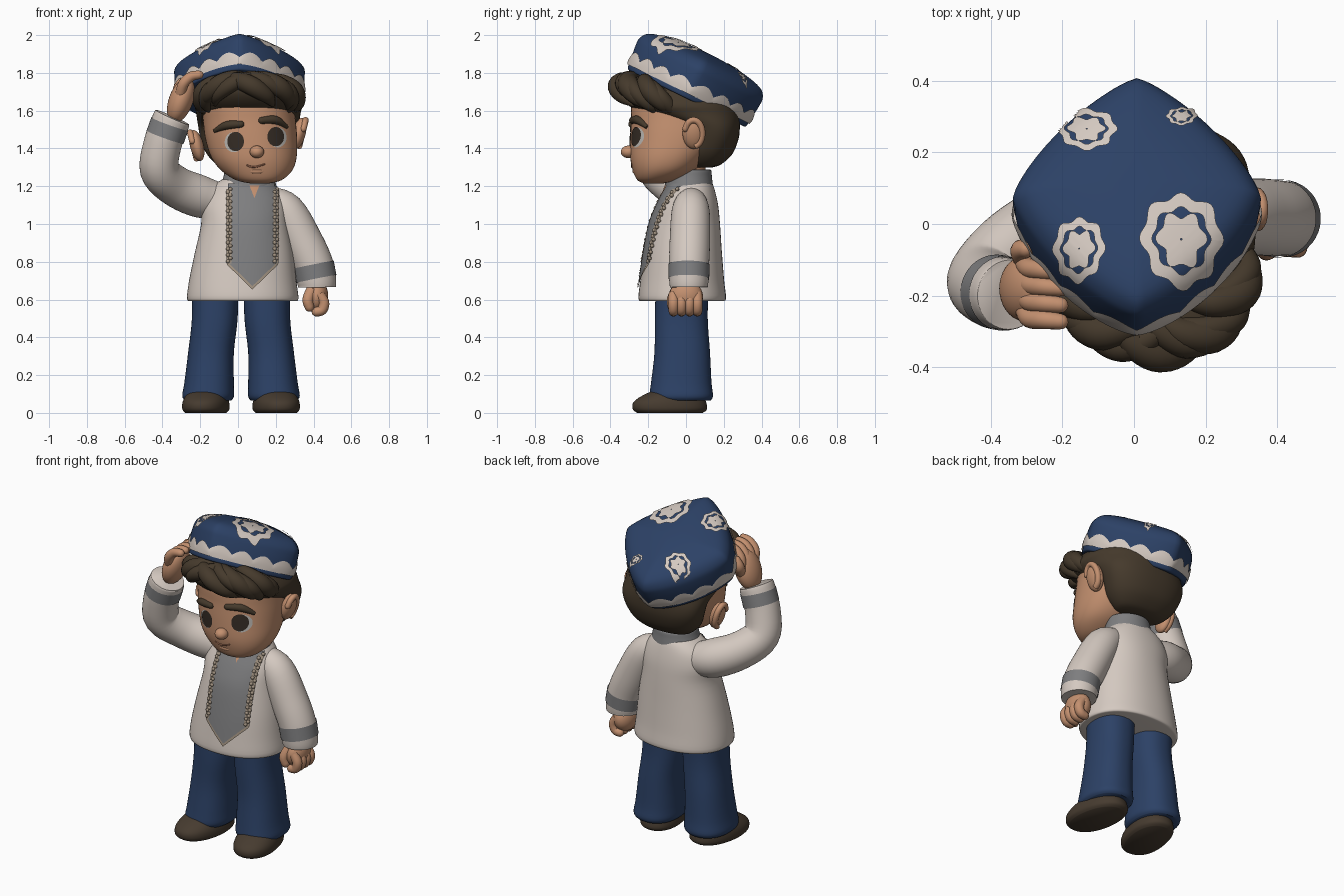
import bpy, bmesh, math
from mathutils import Vector, Matrix
from mathutils.bvhtree import BVHTree

if "Cube" in bpy.data.objects:
    bpy.data.objects.remove(bpy.data.objects["Cube"])

def mat(name, rgb):
    m = bpy.data.materials.new(name)
    m.diffuse_color = (*rgb, 1)
    m.use_nodes = True
    m.node_tree.nodes["Principled BSDF"].inputs["Base Color"].default_value = m.diffuse_color
    return m

CREAM = mat("cream cloth", (0.66, 0.585, 0.53))
BLUE = mat("navy cloth", (0.025, 0.053, 0.132))
SKIN = mat("skin", (0.55, 0.28, 0.16))
HAIR = mat("brown hair", (0.06, 0.042, 0.025))
SHOE = mat("shoe leather", (0.062, 0.044, 0.029))
GREY = mat("grey trim", (0.21, 0.21, 0.215))
TAN = mat("tan beads", (0.36, 0.29, 0.22))
DARK = mat("eye dark", (0.035, 0.025, 0.018))
WHITE = mat("eye white", (0.5, 0.48, 0.45))
LIP = mat("lip", (0.33, 0.14, 0.08))
I4 = Matrix.Identity(4)

def finish(name, bm, m):
    bmesh.ops.recalc_face_normals(bm, faces=bm.faces)
    me = bpy.data.meshes.new(name)
    bm.to_mesh(me)
    bm.free()
    me.materials.append(m)
    ob = bpy.data.objects.new(name, me)
    bpy.context.collection.objects.link(ob)
    return ob

def skin_rows(name, rows, m, closed=True, caps=True):
    """Join rows of points into a surface; None points leave holes."""
    bm = bmesh.new()
    vs = [[bm.verts.new(p) if p is not None else None for p in r] for r in rows]
    n = len(rows[0])
    for a, b in zip(vs, vs[1:]):
        for i in range(n if closed else n - 1):
            q = (a[i], a[(i + 1) % n], b[(i + 1) % n], b[i])
            if None not in q:
                bm.faces.new(q)
    if caps:
        bm.faces.new(vs[0])
        bm.faces.new(vs[-1])
    return finish(name, bm, m)

def smooth(pts, k):
    """Catmull-Rom interpolation of equal-length tuples."""
    out = []
    for i in range(len(pts) - 1):
        p0, p1, p2, p3 = (pts[max(0, min(len(pts) - 1, i + d))] for d in (-1, 0, 1, 2))
        for s in range(k):
            t = s / k
            out.append([0.5 * (2 * b + (c - a) * t + (2 * a - 5 * b + 4 * c - d) * t * t
                        + (3 * b - a - 3 * c + d) * t ** 3) for a, b, c, d in zip(p0, p1, p2, p3)])
    return out + [list(pts[-1])]

def oval(cx, cy, z, rx, ry, n, a):
    c, s = math.cos(a), math.sin(a)
    r = (abs(c) ** n + abs(s) ** n) ** (-1 / n)
    return Vector((cx + max(rx, .002) * r * c, cy + max(ry, .002) * r * s, z))

def loft(name, secs, m, n=2.0, seg=64, M=I4, k=4, caps=True):
    """Stack of ovals (cx, cy, z, rx, ry[, squareness])."""
    secs = [s if len(s) > 5 else (*s, n) for s in secs]
    rows = [[M @ oval(*s, 2 * math.pi * i / seg) for i in range(seg)] for s in smooth(secs, k)]
    return skin_rows(name, rows, m, caps=caps)

def tube(name, pts, m, seg=20, k=5, rounded=False, caps=True, M=I4):
    """Round tube through (x, y, z, radius) points."""
    P = smooth(pts, k)
    C = [Vector(p[:3]) for p in P]
    T = [(C[min(i + 1, len(C) - 1)] - C[max(i - 1, 0)]).normalized() for i in range(len(C))]
    R = [p[3] for p in P]
    if rounded:
        c, t, r = C[-1], T[-1], R[-1]
        for a in (30, 60, 85):
            a = math.radians(a)
            C.append(c + t * r * math.sin(a)); T.append(t); R.append(r * math.cos(a))
    q, rows = T[0].to_track_quat('Z', 'Y'), []
    for i, (c, t, r) in enumerate(zip(C, T, R)):
        if i:
            q = T[i - 1].rotation_difference(t) @ q
        rows.append([M @ (c + q @ Vector((r * math.cos(2 * math.pi * j / seg),
                                          r * math.sin(2 * math.pi * j / seg), 0))) for j in range(seg)])
    return skin_rows(name, rows, m, caps=caps)

def ball(name, c, r, m, tilt=0):
    bm = bmesh.new()
    R = Matrix.Translation(c) @ Matrix.Rotation(math.radians(tilt), 4, 'Y')
    bmesh.ops.create_uvsphere(bm, u_segments=32, v_segments=20, radius=1, matrix=R @ Matrix.Diagonal((*r, 1)))
    return finish(name, bm, m)

def tree(ob):
    return BVHTree.FromPolygons([v.co for v in ob.data.vertices], [p.vertices[:] for p in ob.data.polygons])

def drop(t, a, b, top, off):
    """Project a front (x, z) or top (x, y) position onto a surface."""
    o, d = ((a, b, 3), (0, 0, -1)) if top else ((a, -3, b), (0, 1, 0))
    p, nrm, _, _ = t.ray_cast(Vector(o), Vector(d))
    if p is None:
        return None
    return p + nrm * (off if nrm.dot(Vector(d)) < 0 else -off)

def decal(name, f, nu, nv, t, m, off=.006, top=False):
    rows = [[drop(t, *f(u / nu, v / nv), top, off) for u in range(nu + 1)] for v in range(nv + 1)]
    return skin_rows(name, rows, m, closed=False, caps=False)

def ring(cx, cy, rx, ry, r0=0.01, r1=1.0, wob=0, lobes=8):
    def f(u, v):
        a = 2 * math.pi * u
        r = (r0 + (r1 - r0) * v) * (1 + wob * math.cos(lobes * a) + wob * .5 * math.sin(3 * a))
        return cx + rx * r * math.cos(a), cy + ry * r * math.sin(a)
    return f

# shoes and trousers
for side, s, x in (("right", -1, -.158), ("left", 1, .19)):
    M = Matrix.Translation((x + s * .012, -.085, 0)) @ Matrix.Rotation(math.radians(10 * s), 4, 'Z')
    loft(side + "_shoe", [(0, 0, 0, .105, .175), (0, 0, .02, .12, .198), (0, 0, .06, .118, .192),
                          (0, .02, .1, .1, .15), (0, .05, .13, .07, .1)], SHOE, 2.2, M=M)
    tx = x - s * .035
    loft(side + "_trouser_leg", [(x, -.025, .065, .122, .155), (x, -.025, .09, .137, .168), (x - s * .005, -.025, .16, .131, .16),
                                 (x - s * .015, -.02, .32, .121, .147), (tx, -.025, .5, .121, .14),
                                 (tx, -.02, .68, .124, .14)], BLUE, 2.3)

# tunic, collar and neck
tunic = loft("tunic", [(.025, -.02, .592, .28, .215), (.025, -.02, .606, .295, .232), (.025, -.02, .7, .284, .222),
                       (.032, -.015, .85, .26, .205), (.035, -.005, 1.0, .23, .185), (.03, .01, 1.1, .225, .16),
                       (.03, .022, 1.18, .19, .13), (.045, .02, 1.235, .13, .11), (.055, .02, 1.25, .09, .08)], CREAM, 2.2)
loft("neck", [(.055, .02, 1.18, .1, .095), (.06, .0, 1.38, .1, .095)], SKIN)
loft("collar", [(.055, .015, 1.2, .148, .128), (.058, .015, 1.25, .135, .122), (.06, .015, 1.285, .128, .118),
                (.06, .015, 1.285, .112, .1)], GREY, caps=False)

# front panel with beaded edges
tt = tree(tunic)
low = lambda u: .79 - .13 * (1 - abs(2 * u - 1))
decal("front_panel", lambda u, v: (-.05 + .25 * u, 1.21 + (low(u) - 1.21) * v), 20, 30, tt, GREY, .009)
decal("panel_point_trim", lambda u, v: (-.055 + .26 * u, low(u) - .008 + .018 * v), 20, 2, tt, TAN, .012)
decal("neck_opening", lambda u, v: (.085 + (u - .5) * .05 * (1 - v), 1.2 - .07 * v), 4, 8, tt, SKIN, .013)
bm = bmesh.new()
for x in (-.045, .195):
    decal("panel_edge_trim", lambda u, v: (x - .013 + .026 * u, 1.18 - .39 * v), 2, 20, tt, TAN, .012)
    for i in range(24):
        p = drop(tt, x + .006 * (-1) ** i, 1.18 - i * .0165, False, .009)
        bmesh.ops.create_icosphere(bm, subdivisions=2, radius=.011, matrix=Matrix.Translation(p))
finish("panel_beads", bm, TAN)

# lowered arm
tube("left_sleeve", [(.15, .03, 1.13, .07), (.25, .025, 1.07, .1), (.345, .02, .9, .107),
                     (.4, .016, .78, .106), (.416, .015, .7, .104), (.418, .015, .665, .1)], CREAM, 40)
tube("left_cuff_band", [(.4, .016, .785, .109), (.415, .015, .71, .108)], GREY, 40, caps=False)
ball("left_palm", (.415, .0, .615), (.062, .09, .085), SKIN, 6)
for i in range(4):
    y = -.066 + i * .042
    tube("left_finger_%d" % (i + 1), [(.43, y, .63, .026), (.455, y, .585, .028), (.445, y, .545, .027),
                                      (.415, y, .535, .025)], SKIN, rounded=True)
tube("left_thumb", [(.39, -.05, .65, .03), (.37, -.072, .6, .029), (.378, -.072, .56, .025)], SKIN, rounded=True)

# raised arm
tube("right_sleeve", [(-.08, .03, 1.12, .09), (-.2, .01, 1.145, .112), (-.33, -.06, 1.2, .108), (-.415, -.15, 1.285, .104),
                      (-.4, -.185, 1.42, .101), (-.357, -.195, 1.54, .101), (-.347, -.197, 1.565, .097)], CREAM, 40)
tube("right_cuff_band", [(-.386, -.189, 1.46, .104), (-.361, -.194, 1.53, .104)], GREY, 40, caps=False)
ball("right_palm", (-.302, -.18, 1.655), (.064, .092, .125), SKIN, 20)
for i in range(4):
    y = -.262 + i * .046
    tube("right_finger_%d" % (i + 1), [(-.305, y * .9, 1.68, .028), (-.29, y, 1.74, .028), (-.25, y - .005, 1.78, .026),
                                       (-.205, y - .01, 1.79, .022)], SKIN, rounded=True)
tube("right_thumb", [(-.3, -.11, 1.66, .03), (-.315, -.075, 1.71, .03), (-.3, -.07, 1.75, .024)], SKIN, rounded=True)

# head, ears and nose
head = loft("head", [(.115, -.17, 1.215, .05, .05), (.11, -.157, 1.232, .12, .1), (.1, -.12, 1.28, .185, .16),
                     (.085, -.09, 1.35, .225, .205), (.07, -.055, 1.45, .243, .24), (.06, -.04, 1.55, .245, .25),
                     (.05, -.035, 1.65, .24, .25), (.04, -.03, 1.75, .2, .2), (.04, -.03, 1.8, .1, .1)], SKIN, 2.2)
for name, c, s in (("right_ear", (-.218, .0, 1.415), -1), ("left_ear", (.322, .04, 1.48), 1)):
    ball(name, c, (.036, .058, .084), SKIN, 14 * s)
    rim = Matrix.Translation((c[0] + s * .018, *c[1:])) @ Matrix.Rotation(math.radians(14 * s), 4, 'Y')
    arc = [math.radians(d) for d in range(-80, 161, 30)]
    tube(name + "_rim", [(0, .046 * math.cos(a), .072 * math.sin(a), .017) for a in arc], SKIN, 12, 3, True, M=rim)
ball("nose", (.1, -.305, 1.382), (.038, .04, .033), SKIN)

# face details
ht = tree(head)
for side, x, z, s in (("right", -.014, 1.437, -1), ("left", .2, 1.462, 1)):
    decal(side + "_eye_white", ring(x + s * .008, z - .004, .047, .053), 32, 4, ht, WHITE, .003)
    decal(side + "_eye", ring(x - s * .003, z, .043, .051), 32, 4, ht, DARK, .006)
for side, pts in (("right", ((-.125, 1.492), (-.06, 1.522), (.015, 1.528))), ("left", ((.26, 1.512), (.2, 1.55), (.125, 1.548)))):
    tube(side + "_eyebrow", [(*drop(ht, x, z, False, 0), r) for (x, z), r in zip(pts, (.01, .022, .018))], HAIR, rounded=True)
tube("mouth", [(*drop(ht, x, z, False, 0), r) for x, z, r in
               ((.045, 1.313, .004), (.07, 1.303, .005), (.1, 1.304, .005), (.145, 1.318, .004))], LIP, 10)
ball("lower_lip", (.1, -.266, 1.28), (.045, .018, .016), SKIN)

# hair: back of the head, then swept fringe
loft("back_hair", [(.05, .09, 1.3, .11, .05), (.05, .1, 1.315, .16, .085), (.05, .115, 1.37, .215, .13),
                   (.052, .135, 1.45, .25, .143), (.055, .12, 1.52, .266, .165), (.055, .03, 1.585, .276, .25),
                   (.055, -.02, 1.64, .28, .275), (.05, -.03, 1.74, .22, .21)], HAIR, 2.3)
M = Matrix.Translation((.058, -.14, 1.66)) @ Matrix.Rotation(math.radians(-18), 4, 'X')
loft("fringe_base", [(0, 0, .105 * math.sin(a), .268 * math.cos(a), .23 * math.cos(a))
                     for a in [math.radians(d) for d in range(-85, 86, 17)]], HAIR, M=M)
for i in range(11):
    s = 1 if i >= 5 else -1
    phi = -178 + i * 17.6
    w = .9 + .2 * (i % 2)
    pts = []
    for e, d, r in ((48, -32, .022), (30, -14, .04), (6, 4, .046), (-18, 24, .036), (-36, 42, .012)):
        a, e = math.radians(phi + s * d), math.radians(e - 8 * (i % 3 - 1))
        pts.append((.258 * math.cos(e) * math.cos(a), .235 * math.cos(e) * math.sin(a), .1 * math.sin(e), r * w))
    tube("fringe_curl_%d" % (i + 1), pts, HAIR, 16, rounded=True, M=M)

# four-cornered cap, tilted back
M = Matrix.Translation((.008, .002, 1.665)) @ Matrix.Rotation(math.radians(-26), 4, 'X')
cap = loft("cap", [(0, 0, 0, .32, .335, 1.5), (0, 0, .008, .332, .349, 1.5), (0, 0, .06, .34, .356, 1.45),
                   (0, 0, .13, .345, .364, 1.38), (0, 0, .18, .341, .362, 1.3), (0, 0, .222, .3, .325, 1.22),
                   (0, 0, .25, .2, .215, 1.2), (0, 0, .263, .08, .08, 1.4), (0, 0, .265, .01, .01, 2)], BLUE, 1.4, 96, M)
rows = []
for v in range(4):
    row = []
    for i in range(288):
        z = .026 + v / 3 * (.04 + .035 * abs(math.sin(math.pi * i / 18)))
        g = .006 + (.003 if v in (1, 2) else 0)
        row.append(M @ oval(0, 0, z, .336 + .08 * z + g, .352 + .09 * z + g, 1.48 - z * .6, 2 * math.pi * i / 288))
    rows.append(row)
skin_rows("cap_scalloped_band", rows, CREAM, caps=False)

# embroidered medallions on the cap
ct = tree(cap)
for i, (x, y, rx, ry) in enumerate(((.13, -.045, .108, .125), (-.15, -.07, .068, .085), (-.13, .26, .08, .055), (.13, .295, .04, .024))):
    n = "medallion_%d" % (i + 1)
    decal(n + "_border", ring(x, y, rx, ry, .7, 1, .07), 64, 4, ct, CREAM, .009, True)
    decal(n + "_centre", ring(x, y, rx, ry, .02, .58, .14, 6), 64, 6, ct, CREAM, .009, True)

# smooth shading that keeps the sharp edges
for ob in bpy.context.scene.objects:
    ob.select_set(True)
bpy.context.view_layer.objects.active = tunic
bpy.ops.object.shade_smooth_by_angle(angle=math.radians(50))
